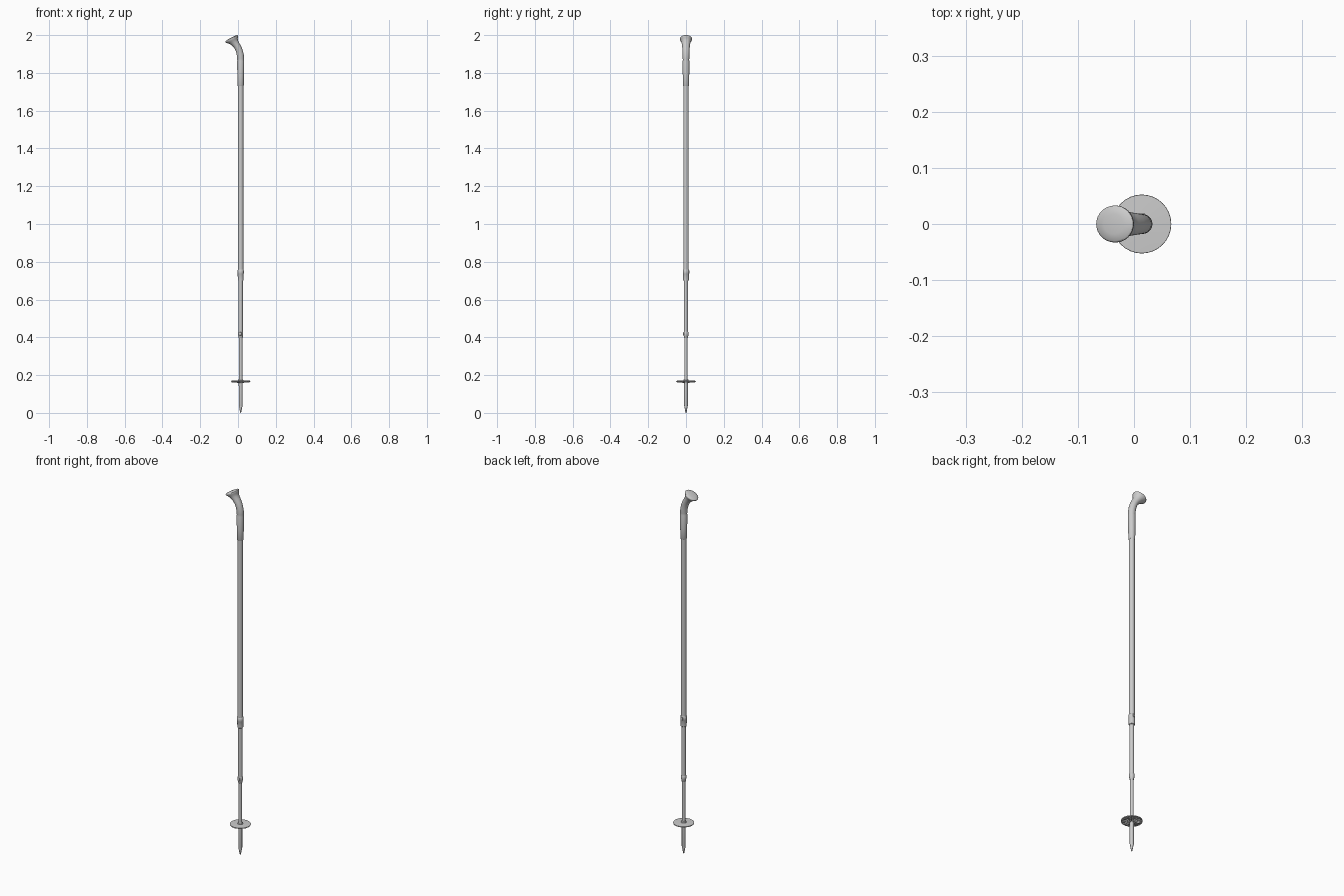
import bpy, bmesh, math
from mathutils import Vector

if "Cube" in bpy.data.objects:
    bpy.data.objects.remove(bpy.data.objects["Cube"])

CX = 0.014   # shaft axis
SEG = 32


def finish(name, bm, angle=35):
    bmesh.ops.remove_doubles(bm, verts=bm.verts, dist=1e-6)
    bmesh.ops.recalc_face_normals(bm, faces=bm.faces)
    me = bpy.data.meshes.new(name)
    bm.to_mesh(me)
    bm.free()
    ob = bpy.data.objects.new(name, me)
    bpy.context.collection.objects.link(ob)
    bpy.ops.object.select_all(action='DESELECT')
    ob.select_set(True)
    bpy.context.view_layer.objects.active = ob
    bpy.ops.object.shade_smooth_by_angle(angle=math.radians(angle))
    return ob


def sweep(name, stations, angle=35):
    """Stations are (x, z, tilt in degrees, radius along x, radius along y)."""
    bm = bmesh.new()
    rings = []
    for x, z, tilt, rx, ry in stations:
        t = math.radians(tilt)
        ring = []
        for i in range(SEG):
            a = 2 * math.pi * i / SEG
            u = rx * math.cos(a)
            ring.append(bm.verts.new((x + u * math.cos(t), ry * math.sin(a), z + u * math.sin(t))))
        rings.append(ring)
    for a, b in zip(rings, rings[1:]):
        for i in range(SEG):
            j = (i + 1) % SEG
            bm.faces.new((a[i], a[j], b[j], b[i]))
    bm.faces.new(rings[0][::-1])
    bm.faces.new(rings[-1])
    return finish(name, bm, angle)


def lathe(name, profile, angle=35):
    return sweep(name, [(CX, z, 0, r, r) for r, z in profile], angle)


def box(name, centre, size, bevel=0.001):
    bm = bmesh.new()
    bmesh.ops.create_cube(bm, size=1)
    for v in bm.verts:
        v.co = Vector(centre) + Vector([c * s for c, s in zip(v.co, size)])
    bmesh.ops.bevel(bm, geom=bm.edges[:], offset=bevel, segments=2, affect='EDGES', profile=0.5)
    return finish(name, bm)


# Telescoping shaft
lathe("upper_shaft", [(0.0145, 0.74), (0.0145, 1.74)])
lathe("middle_shaft", [(0.0115, 0.41), (0.0115, 0.76)])
lathe("lower_shaft", [(0.0092, 0.03), (0.0092, 0.43)])
lathe("tip", [(0.0015, 0), (0.003, 0.003), (0.0085, 0.034), (0.0098, 0.04),
              (0.0098, 0.14), (0.0105, 0.15), (0.0105, 0.175), (0.0095, 0.18)])

# Locking collars with small levers
for name, z, r, h, s in (("upper", 0.745, 0.0165, 0.045, 1), ("lower", 0.418, 0.0128, 0.022, -1)):
    lathe(name + "_collar", [(r - 0.003, z - h), (r - 0.0015, z - h + 0.002), (r - 0.001, z - 0.010),
                             (r, z - 0.008), (r, z + 0.010), (r - 0.002, z + 0.013)])
    box(name + "_lever", (CX, s * r, z + 0.001), (0.012, 0.005, 0.016))

# Basket: thin disc, hub, rim and radial ribs underneath
BZ = 0.168
lathe("basket_disc", [(0.010, BZ), (0.052, BZ - 0.002), (0.0525, BZ), (0.052, BZ + 0.002), (0.010, BZ + 0.004)])
lathe("basket_hub", [(0.014, BZ - 0.010), (0.0145, BZ - 0.008), (0.0145, BZ + 0.006), (0.013, BZ + 0.008)])
bm = bmesh.new()
for k in range(16):
    a = 2 * math.pi * k / 16
    d, n = Vector((math.cos(a), math.sin(a), 0)), Vector((-math.sin(a), math.cos(a), 0)) * 0.0012
    pts = [(0.012, BZ), (0.012, BZ - 0.009), (0.048, BZ - 0.006), (0.051, BZ)]
    sides = [[bm.verts.new(Vector((CX, 0, z)) + d * r + n * s) for r, z in pts] for s in (-1, 1)]
    bm.faces.new(sides[0])
    bm.faces.new(sides[1][::-1])
    for i in range(4):
        j = (i + 1) % 4
        bm.faces.new((sides[0][i], sides[1][i], sides[1][j], sides[0][j]))
finish("basket_ribs", bm)

# Straight grip running into a bent neck and flared, tilted head
sweep("grip", [
    (CX, 1.730, 0, 0.0150, 0.0150),
    (CX, 1.733, 0, 0.0165, 0.0165),
    (CX, 1.790, 0, 0.0175, 0.0172),
    (CX, 1.862, 0, 0.0188, 0.0178),
    (CX, 1.868, 1, 0.0178, 0.0165),
    (CX, 1.874, 3, 0.0185, 0.0172),
    (0.0125, 1.893, 10, 0.0185, 0.0178),
    (0.0085, 1.912, 17, 0.0182, 0.0185),
    (0.0015, 1.931, 22, 0.0180, 0.0195),
    (-0.0080, 1.946, 26, 0.0190, 0.0210),
    (-0.0190, 1.960, 28, 0.0225, 0.0235),
    (-0.0270, 1.970, 28, 0.0290, 0.0280),
    (-0.0310, 1.975, 28, 0.0350, 0.0315),
    (-0.0333, 1.979, 28, 0.0375, 0.0330),
    (-0.0345, 1.982, 28, 0.0372, 0.0328),
    (-0.0355, 1.984, 28, 0.0340, 0.0300),
    (-0.0365, 1.986, 28, 0.0200, 0.0180),
    (-0.0368, 1.9865, 28, 0.0050, 0.0045),
], 50)
